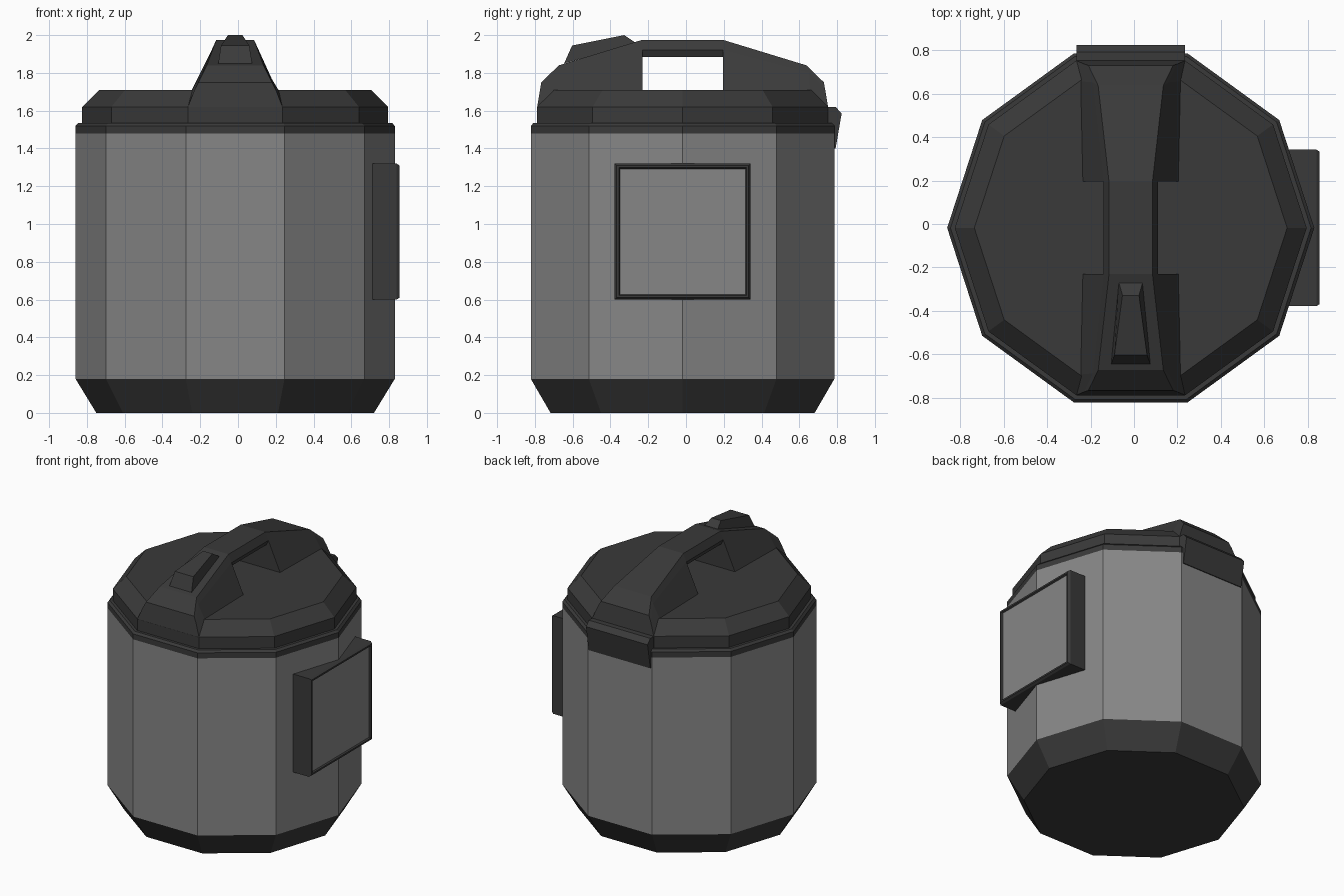
import bpy, bmesh, math

cube = bpy.data.objects.get("Cube")
if cube:
    bpy.data.objects.remove(cube, do_unlink=True)

CENTRE = (-0.015, -0.018, 0)


def material(name, value):
    m = bpy.data.materials.new(name)
    m.use_nodes = True
    colour = (value, value, value, 1)
    m.diffuse_color = colour
    m.node_tree.nodes["Principled BSDF"].inputs["Base Color"].default_value = colour
    return m


DARK = material("dark grey plastic", 0.042)
LIGHT = material("mid grey metal", 0.24)


def loft(name, rings, light_band=None, light_cap=False, caps=True):
    """Join rings of equal point count; optionally paint one band or the end cap light."""
    bm = bmesh.new()
    loops = [[bm.verts.new(p) for p in ring] for ring in rings]
    n = len(loops[0])
    for band, (a, b) in enumerate(zip(loops, loops[1:])):
        for i in range(n):
            j = (i + 1) % n
            f = bm.faces.new((a[i], a[j], b[j], b[i]))
            f.material_index = int(band == light_band)
    if caps:
        bm.faces.new(loops[0])
        bm.faces.new(loops[-1]).material_index = int(light_cap)
    bmesh.ops.recalc_face_normals(bm, faces=bm.faces)
    mesh = bpy.data.meshes.new(name)
    bm.to_mesh(mesh)
    bm.free()
    mesh.materials.append(DARK)
    mesh.materials.append(LIGHT)
    obj = bpy.data.objects.new(name, mesh)
    obj.location = CENTRE
    bpy.context.collection.objects.link(obj)
    return obj


def decagon(radius, z):
    return [(radius * math.cos(i * math.tau / 10), radius * math.sin(i * math.tau / 10), z)
            for i in range(10)]


def arch(points):
    """Symmetric section across x from (half width, y, z) points."""
    return [(-w, y, z) for w, y, z in points] + [(w, y, z) for w, y, z in reversed(points)]


# Vessel with dark foot and rim, light wall
loft("vessel", [decagon(r, z) for r, z in
                ((0.735, 0), (0.845, 0.18), (0.845, 1.48), (0.845, 1.52), (0.83, 1.535))],
     light_band=1)

# Stepped lid
loft("lid", [decagon(r, z) for r, z in ((0.81, 1.51), (0.81, 1.62), (0.72, 1.71))])

# Handle legs, flaring down to the lid edge, front and back
for name, s in (("front_handle_leg", -1), ("back_handle_leg", 1)):
    loft(name, [
        arch([(0.25, s * 0.77, 1.62), (0.215, s * 0.755, 1.71), (0.195, s * 0.748, 1.75)]),
        arch([(0.235, s * 0.675, 1.70), (0.175, s * 0.67, 1.80), (0.15, s * 0.655, 1.84)]),
        arch([(0.225, s * 0.213, 1.70), (0.125, s * 0.213, 1.92), (0.1, s * 0.213, 1.975)]),
    ])

# Grip bridging the legs
loft("handle_grip", [
    arch([(0.11, y, 1.885), (0.125, y, 1.92), (0.1, y, 1.975)])
    for y in (-0.213, 0.213)], caps=False)

# Raised tapered button on the front of the handle
loft("handle_button", [
    [(-0.09, -0.627, 1.85), (0.09, -0.627, 1.85), (0.055, -0.25, 1.96), (-0.055, -0.25, 1.96)],
    [(-0.075, -0.585, 1.945), (0.075, -0.585, 1.945), (0.038, -0.31, 2.0), (-0.038, -0.31, 2.0)],
])

# Hinge flap at the back
flap = [(0.74, 1.62), (0.81, 1.62), (0.842, 1.585), (0.81, 1.40), (0.78, 1.40)]
loft("hinge_flap", [[(x, y, z) for y, z in flap] for x in (-0.25, 0.25)])

# Control panel: bevelled dark frame with a light recessed face
loft("control_panel", [
    [(x, sy * h, 0.96 + sz * h) for sy, sz in ((-1, -1), (1, -1), (1, 1), (-1, 1))]
    for x, h in ((0.72, 0.36), (0.855, 0.36), (0.87, 0.35), (0.87, 0.338), (0.86, 0.332))],
    light_cap=True)
